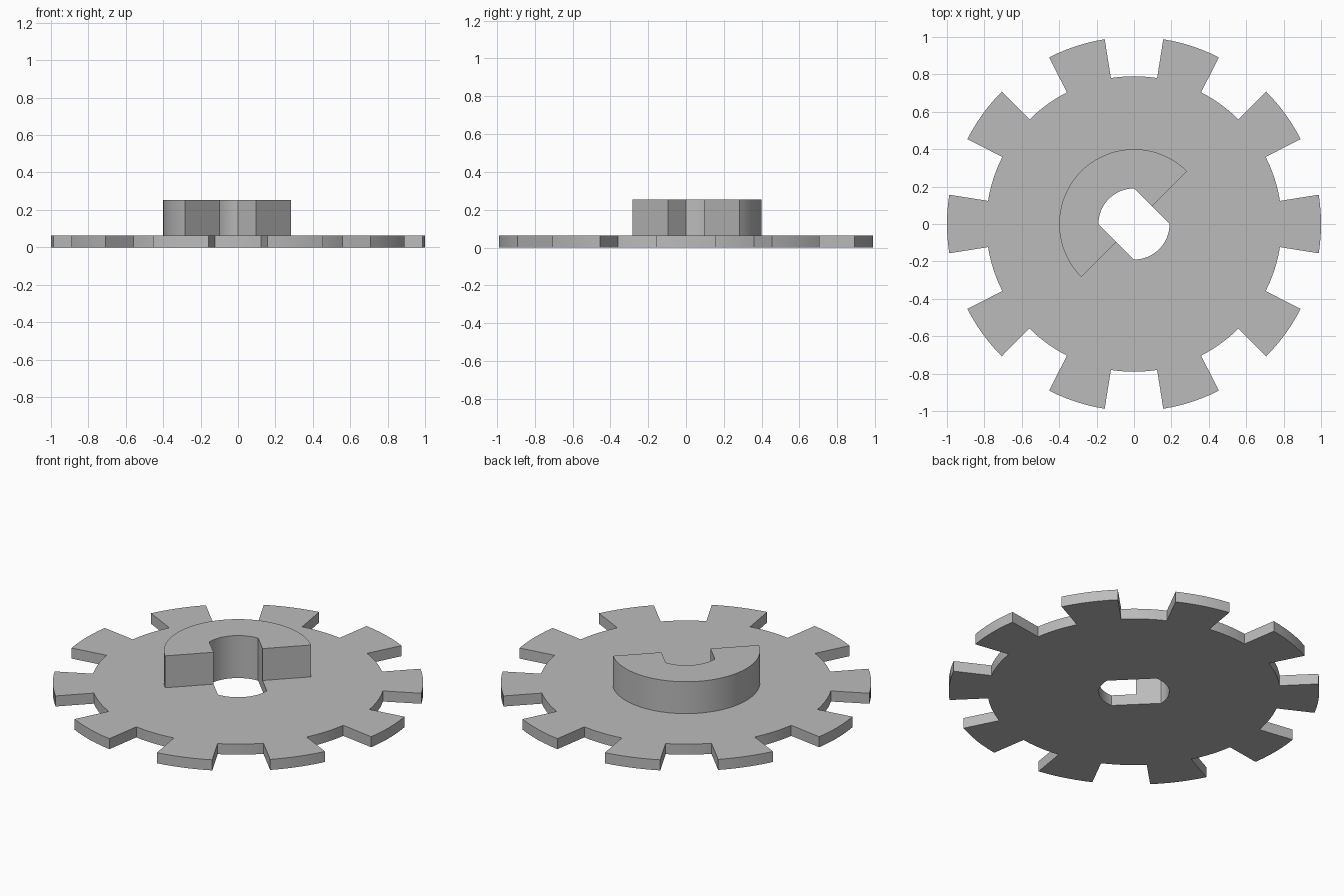
import bpy, bmesh
from math import cos, sin, radians, sqrt

cube = bpy.data.objects.get("Cube")
if cube:
    bpy.data.objects.remove(cube, do_unlink=True)

STEP = 3            # degrees per slice
HOLE, ROOT, TIP, HUB = 0.19, 0.79, 1.0, 0.4
PLATE_TOP, HUB_TOP = 0.063, 0.253

grey = bpy.data.materials.new("grey")
grey.use_nodes = True
colour = (0.5, 0.5, 0.5, 1)
grey.diffuse_color = colour
grey.node_tree.nodes["Principled BSDF"].inputs["Base Color"].default_value = colour


def hole_radius(a):
    """Round bore with two parallel flats facing the 45 and 225 degree directions."""
    a %= 360
    if a % 180 <= 90:
        return HOLE / sqrt(2) / abs(cos(radians(a - 45)))
    return HOLE


def root_radius(a):
    return ROOT


def tip_radius(a):
    return TIP


def hub_radius(a):
    return HUB


def is_tooth(a):
    """Ten teeth, each half of a 36 degree pitch, one centred on +x."""
    return (a + 9) % 36 < 18


def extruded_slices(name, bands, z0, z1):
    """Flat polar slices between two radius rules, welded and raised to z1."""
    bm = bmesh.new()
    for angles, inner, outer in bands:
        for a in angles:
            b = a + STEP
            ring = ((inner(a), a), (outer(a), a), (outer(b), b), (inner(b), b))
            bm.faces.new([bm.verts.new((r * cos(radians(t)), r * sin(radians(t)), z0))
                          for r, t in ring])
    bmesh.ops.remove_doubles(bm, verts=bm.verts, dist=1e-4)
    base = bm.faces[:]
    raised = bmesh.ops.extrude_face_region(bm, geom=base, use_keep_orig=True)["geom"]
    for v in raised:
        if isinstance(v, bmesh.types.BMVert):
            v.co.z = z1
    bmesh.ops.recalc_face_normals(bm, faces=bm.faces)
    mesh = bpy.data.meshes.new(name)
    bm.to_mesh(mesh)
    bm.free()
    mesh.materials.append(grey)
    obj = bpy.data.objects.new(name, mesh)
    bpy.context.collection.objects.link(obj)
    bpy.ops.object.select_all(action="DESELECT")
    obj.select_set(True)
    bpy.context.view_layer.objects.active = obj
    bpy.ops.object.shade_smooth_by_angle(angle=radians(30))
    return obj


# Toothed plate with the flatted bore
circle = range(0, 360, STEP)
teeth = [a for a in circle if is_tooth(a)]
extruded_slices("toothed_plate",
                [(circle, hole_radius, root_radius), (teeth, root_radius, tip_radius)],
                0, PLATE_TOP)

# Half-round hub standing on the plate
extruded_slices("half_hub", [(range(45, 225, STEP), hole_radius, hub_radius)],
                PLATE_TOP, HUB_TOP)
